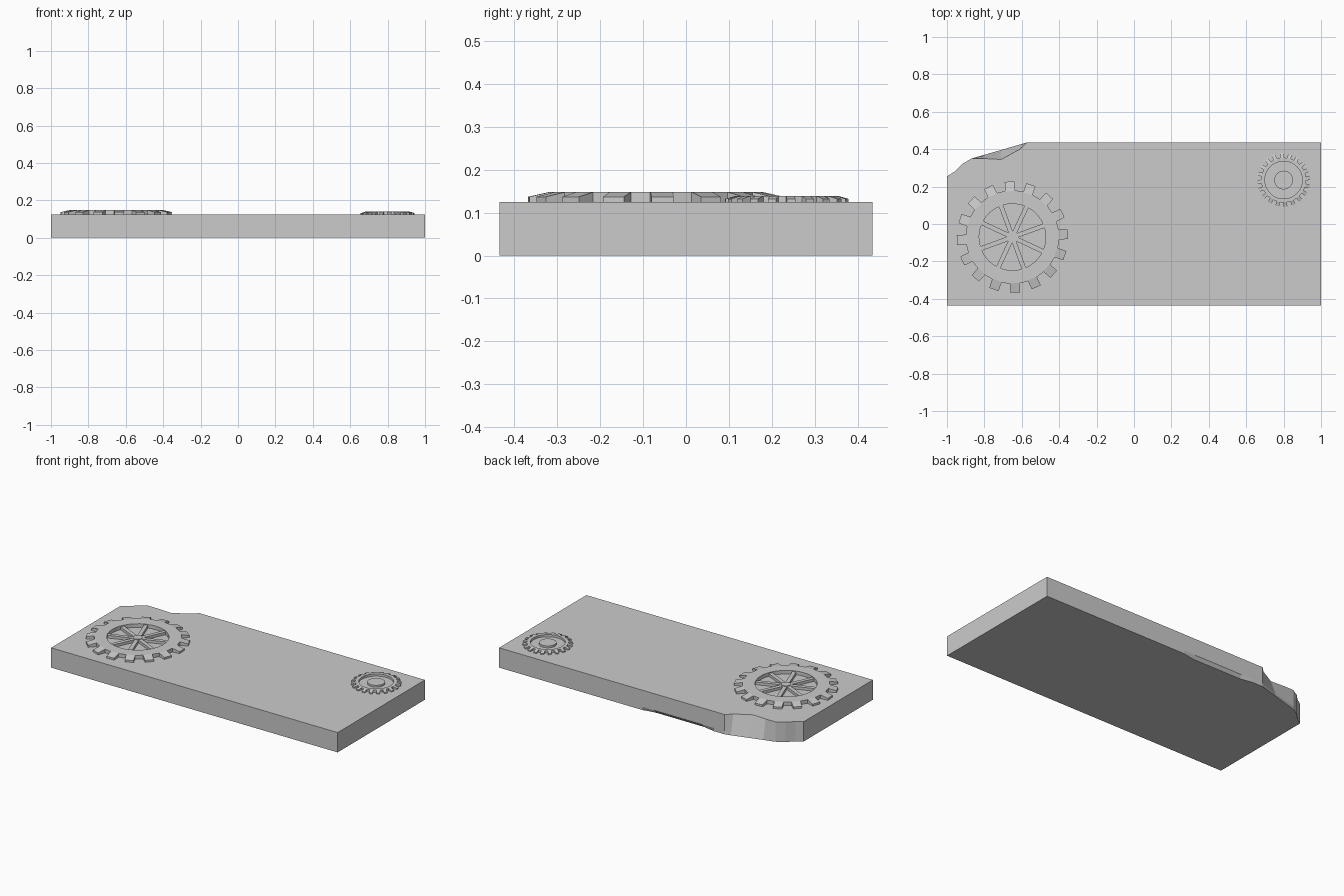
import bpy, bmesh
from math import cos, sin, pi, radians

if "Cube" in bpy.data.objects:
    bpy.data.objects.remove(bpy.data.objects["Cube"])

TOP = 0.125


def finish(name, bm):
    bmesh.ops.recalc_face_normals(bm, faces=bm.faces)
    me = bpy.data.meshes.new(name)
    bm.to_mesh(me)
    bm.free()
    ob = bpy.data.objects.new(name, me)
    bpy.context.collection.objects.link(ob)
    return ob


def loft(bm, rings, closed=False):
    """Skin a stack of closed rings; cap the ends, or join last to first."""
    vs = [[bm.verts.new(p) for p in r] for r in rings]
    pairs = list(zip(vs, vs[1:])) + ([(vs[-1], vs[0])] if closed else [])
    for a, b in pairs:
        n = len(a)
        for i in range(n):
            j = (i + 1) % n
            bm.faces.new((a[i], a[j], b[j], b[i]))
    if not closed:
        bm.faces.new(vs[0])
        bm.faces.new(vs[-1])


# Slab with a broken corner: x, y at top, y at mid height, y at bottom
outline = [
    (-1, -.435, -.435, -.435), (1, -.435, -.435, -.435), (1, .435, .435, .435),
    (0, .435, .435, .435), (-.08, .435, .435, .42), (-.42, .435, .435, .42),
    (-.5, .435, .435, .435), (-.575, .435, .435, .435), (-.61, .40, .421, .425),
    (-.71, .345, .388, .396), (-.80, .35, .367, .37), (-.87, .35, .35, .35),
    (-.92, .32, .32, .32), (-.96, .28, .28, .28), (-1, .255, .255, .255)]
bm = bmesh.new()
loft(bm, [[(p[0], p[k], z) for p in outline]
          for k, z in ((3, 0), (2, .02), (1, TOP))])
finish("slab", bm)


def circle(cx, cy, r, z, n):
    return [(cx + r * cos(2 * pi * i / n), cy + r * sin(2 * pi * i / n), z)
            for i in range(n)]


def gear(name, cx, cy, r_in, r_root, r_tip, teeth, phase, z_root, z_tip):
    """Toothed ring, teeth sloping down towards their tips."""
    outer = []
    for t in range(teeth):
        for frac, tip in ((-.27, 0), (-.22, 1), (.22, 1), (.27, 0)):
            outer.append(((t + frac) * 2 * pi / teeth + phase, tip))
    low, high, inn_low, inn_high, root = [], [], [], [], []
    for a, tip in outer:
        r, z = (r_tip, z_tip) if tip else (r_root, z_root)
        c, s = cos(a), sin(a)
        low.append((cx + r * c, cy + r * s, TOP - .003))
        high.append((cx + r * c, cy + r * s, z))
        root.append((cx + r_root * .985 * c, cy + r_root * .985 * s, z_root))
        inn_low.append((cx + r_in * c, cy + r_in * s, TOP - .003))
        inn_high.append((cx + r_in * c, cy + r_in * s, z_root))
    bm = bmesh.new()
    loft(bm, [low, high, root, inn_high, inn_low], closed=True)
    return finish(name, bm)


def disc(name, cx, cy, r, z, n=32):
    bm = bmesh.new()
    loft(bm, [circle(cx, cy, r, TOP - .003, n), circle(cx, cy, r, z, n)])
    return finish(name, bm)


# Large spoked gear
BX, BY = -.65, -.07
gear("large_gear_ring", BX, BY, .178, .25, .298, 16, radians(3), .148, .137)
disc("large_gear_hub", BX, BY, .028, .146, 16)
bm = bmesh.new()
for k in range(8):
    a = radians(20 + 45 * k)
    c, s, w = cos(a), sin(a), .012
    loft(bm, [[(BX + r * c - o * s, BY + r * s + o * c, z)
               for r, o in ((.015, -w), (.18, -w), (.18, w), (.015, w))]
              for z in (TOP - .003, .142)])
finish("large_gear_spokes", bm)

# Small gear with a round boss
SX, SY = .80, .235
gear("small_gear_ring", SX, SY, .10, .12, .144, 20, radians(4), .139, .132)
disc("small_gear_boss", SX, SY, .05, .137)
